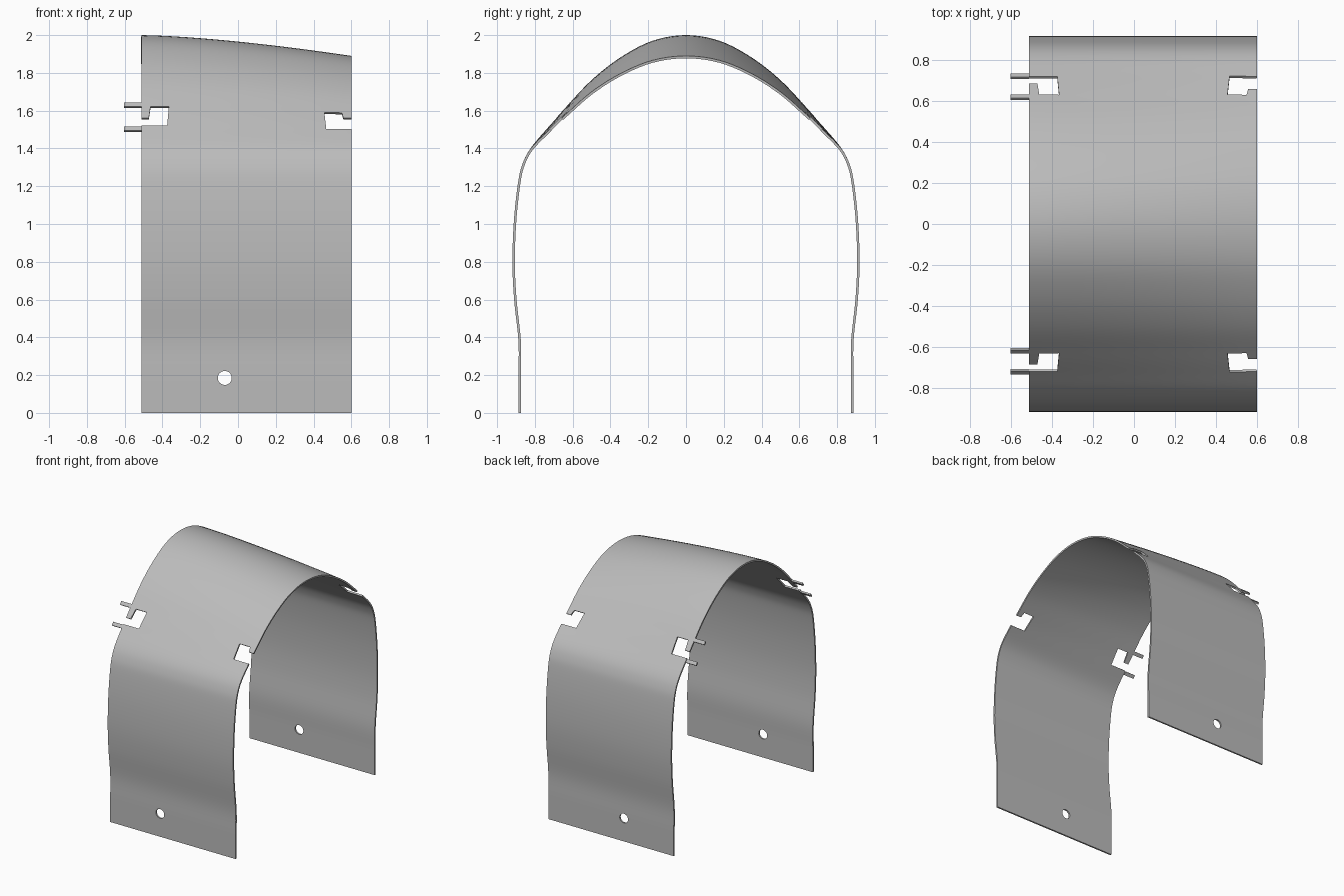
import bpy, bmesh, math
from mathutils import Matrix, Vector

cube = bpy.data.objects.get("Cube")
if cube:
    bpy.data.objects.remove(cube, do_unlink=True)

THICK = 0.013
X0, X1 = -0.512, 0.6
SLOPE = math.radians(50)

metal = bpy.data.materials.new("plain_grey")
metal.use_nodes = True
metal.diffuse_color = (0.5, 0.5, 0.5, 1)
metal.node_tree.nodes["Principled BSDF"].inputs["Base Color"].default_value = (0.5, 0.5, 0.5, 1)


def make_object(name, bm):
    mesh = bpy.data.meshes.new(name)
    bm.to_mesh(mesh)
    bm.free()
    mesh.materials.append(metal)
    ob = bpy.data.objects.new(name, mesh)
    bpy.context.collection.objects.link(ob)
    return ob


def smooth_curve(pts, steps):
    """Catmull-Rom curve through the points."""
    out = []
    ext = [pts[0] * 2 - pts[1]] + pts + [pts[-1] * 2 - pts[-2]]
    for a, b, c, d in zip(ext, ext[1:], ext[2:], ext[3:]):
        for i in range(steps):
            t = i / steps
            out.append(0.5 * (2 * b + (c - a) * t + (2 * a - 5 * b + 4 * c - d) * t**2
                              + (3 * b - a - 3 * c + d) * t**3))
    return out + [pts[-1]]


# Arched sheet: half profile as (y, z, drop towards the low end)
half = [Vector(p) for p in [
    (0.887, 0, 0), (0.887, 0.2, 0), (0.887, 0.38, 0), (0.91, 0.6, 0), (0.919, 0.8, 0),
    (0.911, 1.02, 0), (0.889, 1.22, 0), (0.865, 1.32, 0), (0.82, 1.405, 0.003),
    (0.727, 1.515, 0.018), (0.63, 1.625, 0.038), (0.5, 1.762, 0.062),
    (0.35, 1.88, 0.085), (0.18, 1.969, 0.103), (0, 2, 0.11)]]
mirrored = [Vector((-p.x, p.y, p.z)) for p in half[:-1]]
profile = smooth_curve(mirrored + half[::-1], 5)

bm = bmesh.new()
columns = 14
rows = []
for i in range(columns + 1):
    t = i / columns
    rows.append([bm.verts.new((X0 + (X1 - X0) * t, p.x, p.y - p.z * t**1.5)) for p in profile])
for r, s in zip(rows, rows[1:]):
    for j in range(len(profile) - 1):
        bm.faces.new((r[j], s[j], s[j + 1], r[j + 1]))
bm.normal_update()
if sum(f.normal.z for f in bm.faces) < 0:
    bmesh.ops.reverse_faces(bm, faces=bm.faces[:])
sheet = make_object("arched_sheet", bm)
solid = sheet.modifiers.new("thickness", 'SOLIDIFY')
solid.thickness = THICK
solid.offset = -1


def slope_frame(y, z, side):
    """Local x along the arch, y up the slope, z outwards; side mirrors in y."""
    return (Matrix.Scale(side, 4, (0, 1, 0)) @ Matrix.Translation((0, y, z))
            @ Matrix.Rotation(SLOPE, 4, 'X'))


def prism(bm, outline, depth, matrix):
    low = [bm.verts.new(matrix @ Vector((x, y, -depth))) for x, y in outline]
    high = [bm.verts.new(matrix @ Vector((x, y, depth))) for x, y in outline]
    bm.faces.new(low)
    bm.faces.new(high)
    for i in range(len(low)):
        k = (i + 1) % len(low)
        bm.faces.new((low[i], low[k], high[k], high[i]))


# Hooked slots and bolt holes, cut on both sides
cut = bmesh.new()
for side in (1, -1):
    prism(cut, [(-0.56, -0.065), (-0.375, -0.065), (-0.366, 0.068), (-0.463, 0.068),
                (-0.472, -0.013), (-0.56, -0.013)], 0.08, slope_frame(-0.676, 1.57, side))
    prism(cut, [(0.65, -0.062), (0.467, -0.062), (0.457, 0.062), (0.55, 0.062),
                (0.558, 0.022), (0.65, 0.022)], 0.08, slope_frame(-0.673, 1.543, side))
    bmesh.ops.create_cone(cut, segments=32, radius1=0.037, radius2=0.037, depth=0.2, cap_ends=True,
                          matrix=Matrix.Translation((-0.07, 0.887 * side, 0.185))
                          @ Matrix.Rotation(math.pi / 2, 4, 'X'))
bmesh.ops.recalc_face_normals(cut, faces=cut.faces[:])
cutter = make_object("slot_cutter", cut)
cutter.hide_render = True
boolean = sheet.modifiers.new("slots", 'BOOLEAN')
boolean.operation = 'DIFFERENCE'
boolean.solver = 'EXACT'
boolean.object = cutter

# Bake the cut sheet and drop the cutter
bpy.context.view_layer.update()
baked = bpy.data.meshes.new_from_object(sheet.evaluated_get(bpy.context.evaluated_depsgraph_get()))
sheet.modifiers.clear()
sheet.data = baked
bpy.data.objects.remove(cutter, do_unlink=True)
bpy.ops.object.select_all(action='DESELECT')
sheet.select_set(True)
bpy.context.view_layer.objects.active = sheet
bpy.ops.object.shade_smooth_by_angle(angle=math.radians(30))

# Thin arms reaching past the high edge, above and below each slot
for side, place in ((1, "front"), (-1, "back")):
    for level, y, z, w in (("upper", -0.624, 1.632, 0.014), ("lower", -0.727, 1.505, 0.014)):
        bm = bmesh.new()
        frame = slope_frame(y, z, side) @ Matrix.Translation((0, 0, -THICK / 2))
        prism(bm, [(-0.604, -w), (X0, -w), (X0, w), (-0.604, w)], THICK / 2, frame)
        bmesh.ops.recalc_face_normals(bm, faces=bm.faces[:])
        make_object(f"{place}_{level}_arm", bm)
